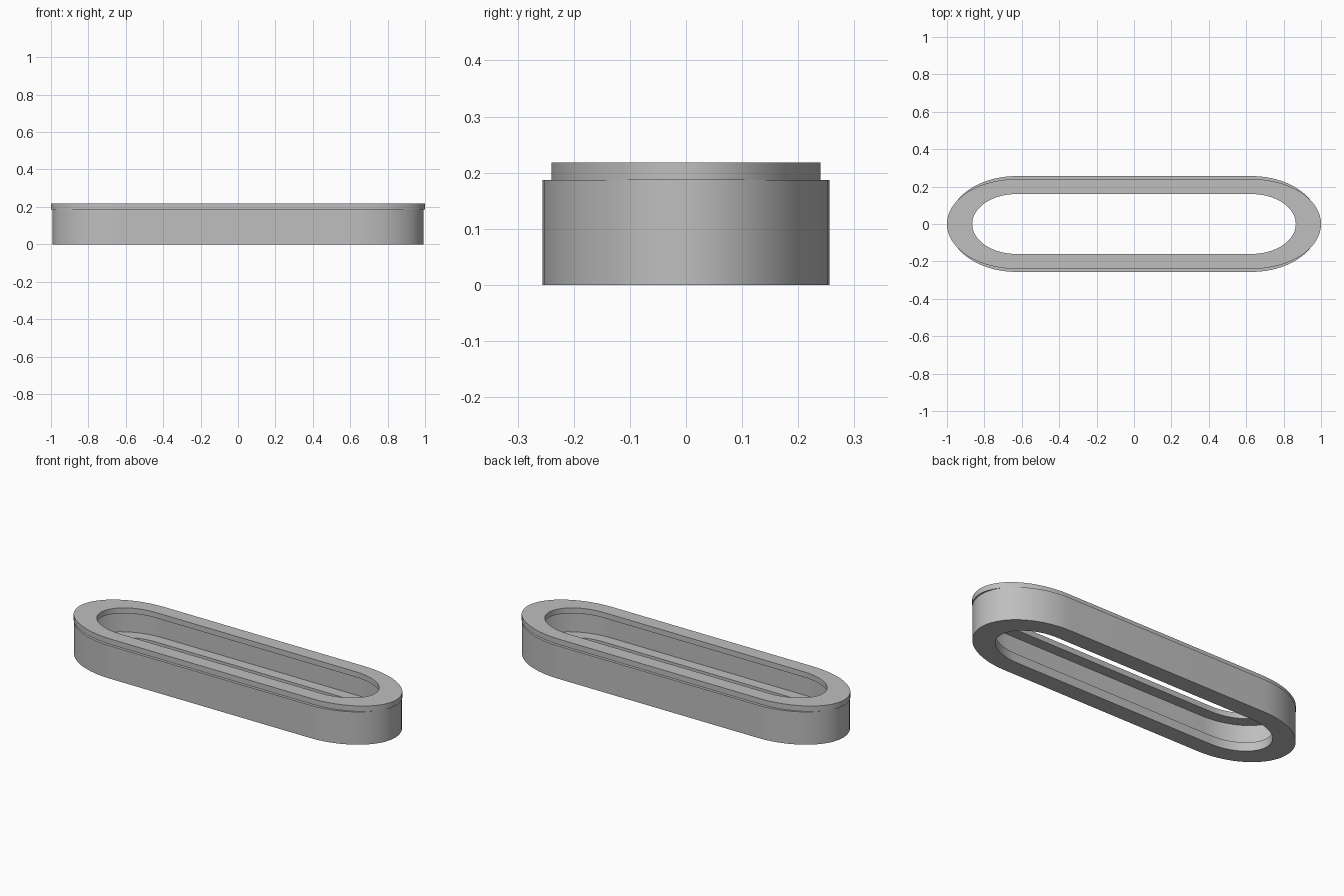
import bpy, bmesh, math

old = bpy.data.objects.get("Cube")
if old:
    bpy.data.objects.remove(old, do_unlink=True)

STRAIGHT = 0.63   # half length of the straight sides
ARC = 40          # segments in each rounded end

grey = bpy.data.materials.new("plain_grey")
grey.use_nodes = True
colour = (0.52, 0.52, 0.52, 1)
grey.diffuse_color = colour
grey.node_tree.nodes["Principled BSDF"].inputs["Base Color"].default_value = colour


def outline(half_x, half_y):
    """Slot outline: straight sides with elliptical ends."""
    points = []
    for side, start in ((1, -math.pi / 2), (-1, math.pi / 2)):
        for i in range(ARC + 1):
            a = start + math.pi * i / ARC
            points.append((side * STRAIGHT + (half_x - STRAIGHT) * math.cos(a),
                           half_y * math.sin(a)))
    return points


def slot_ring(name, section):
    """Sweep a closed section of (half_x, half_y, z) corners round the slot."""
    bm = bmesh.new()
    loops = [[bm.verts.new((x, y, z)) for x, y in outline(hx, hy)]
             for hx, hy, z in section]
    for k, low in enumerate(loops):
        high = loops[(k + 1) % len(loops)]
        for i in range(len(low)):
            j = (i + 1) % len(low)
            bm.faces.new((low[i], low[j], high[j], high[i]))
    bmesh.ops.recalc_face_normals(bm, faces=bm.faces)
    mesh = bpy.data.meshes.new(name)
    bm.to_mesh(mesh)
    bm.free()
    mesh.materials.append(grey)
    obj = bpy.data.objects.new(name, mesh)
    bpy.context.collection.objects.link(obj)
    bpy.ops.object.select_all(action='DESELECT')
    obj.select_set(True)
    bpy.context.view_layer.objects.active = obj
    bpy.ops.object.shade_smooth_by_angle(angle=math.radians(30))
    return obj


HOLE = (0.865, 0.16)
OUTER = (0.992, 0.256)
CAVITY = (0.945, 0.222)
RIM = (1.0, 0.24)
SEAM, LEDGE, TOP = 0.187, 0.05, 0.218

# Body: thin wall with an inward ledge at the bottom
slot_ring("body_wall", [(*OUTER, 0), (*OUTER, SEAM), (*CAVITY, SEAM),
                        (*CAVITY, LEDGE), (*HOLE, LEDGE), (*HOLE, 0)])

# Flat rim that overhangs the cavity
slot_ring("top_rim", [(*RIM, SEAM), (*RIM, TOP), (*HOLE, TOP), (*HOLE, SEAM)])
